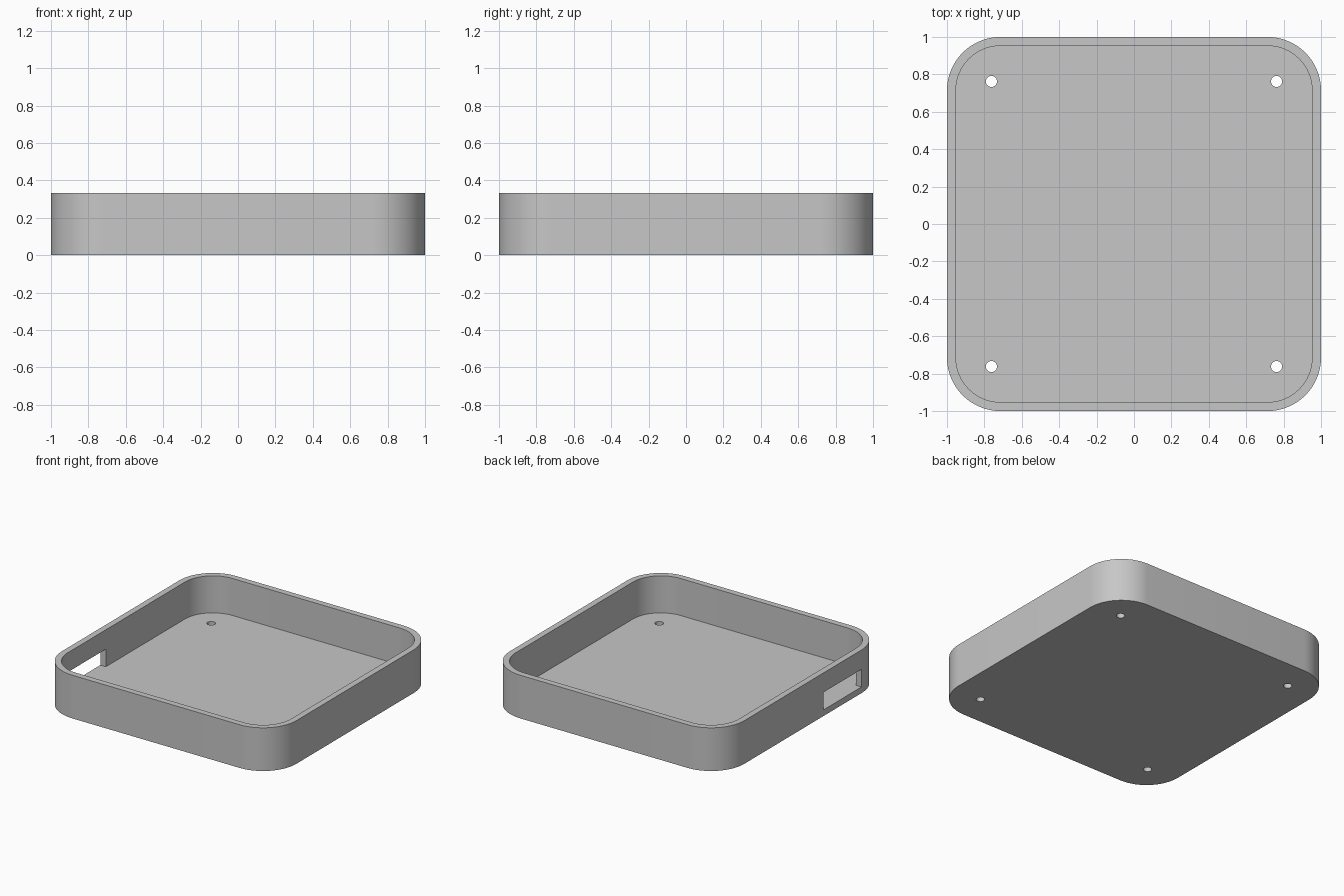
import bpy
import bmesh
from math import cos, sin, pi, radians

if "Cube" in bpy.data.objects:
    bpy.data.objects.remove(bpy.data.objects["Cube"], do_unlink=True)

HEIGHT = 0.333
WALL = 0.0476
CORNER = 0.286
HOLE_POS = 0.762
HOLE_RADIUS = 0.03

grey = bpy.data.materials.new("plain grey")
grey.use_nodes = True
colour = (0.57, 0.57, 0.57, 1)
grey.diffuse_color = colour
grey.node_tree.nodes["Principled BSDF"].inputs["Base Color"].default_value = colour


def prism(name, outline, bottom, top):
    """Extrude a flat outline between two heights."""
    bm = bmesh.new()
    face = bm.faces.new([bm.verts.new((x, y, bottom)) for x, y in outline])
    sides = bmesh.ops.extrude_face_region(bm, geom=[face])["geom"]
    for v in sides:
        if isinstance(v, bmesh.types.BMVert):
            v.co.z = top
    bmesh.ops.recalc_face_normals(bm, faces=bm.faces)
    mesh = bpy.data.meshes.new(name)
    bm.to_mesh(mesh)
    bm.free()
    mesh.materials.append(grey)
    obj = bpy.data.objects.new(name, mesh)
    bpy.context.collection.objects.link(obj)
    return obj


def rounded_square(half, radius, steps=16):
    points = []
    for quarter, (sx, sy) in enumerate([(1, 1), (-1, 1), (-1, -1), (1, -1)]):
        for i in range(steps + 1):
            a = (quarter + i / steps) * pi / 2
            points.append((sx * (half - radius) + radius * cos(a),
                           sy * (half - radius) + radius * sin(a)))
    return points


def circle(cx, cy, radius, sides=16):
    return [(cx + radius * cos(2 * pi * i / sides),
             cy + radius * sin(2 * pi * i / sides)) for i in range(sides)]


def cut(target, cutter):
    mod = target.modifiers.new("cut", 'BOOLEAN')
    mod.operation = 'DIFFERENCE'
    mod.solver = 'EXACT'
    mod.object = cutter
    bpy.context.view_layer.objects.active = target
    bpy.ops.object.modifier_apply(modifier=mod.name)
    bpy.data.objects.remove(cutter, do_unlink=True)


# Open tray body with rounded corners
tray = prism("tray", rounded_square(1, CORNER), 0, HEIGHT)
cut(tray, prism("cavity_cutter", rounded_square(1 - WALL, CORNER - WALL),
                WALL, HEIGHT + 0.1))

# Four screw holes through the floor
for sx in (-1, 1):
    for sy in (-1, 1):
        hole = circle(sx * HOLE_POS, sy * HOLE_POS, HOLE_RADIUS)
        cut(tray, prism("hole_cutter", hole, -0.1, 0.15))

# Port opening in one side wall, level with the floor
port = [(-1.1, -0.71), (-0.9, -0.71), (-0.9, -0.25), (-1.1, -0.25)]
cut(tray, prism("port_cutter", port, WALL, 0.183))

# Smooth corners, sharp rims
bpy.ops.object.select_all(action='DESELECT')
tray.select_set(True)
bpy.context.view_layer.objects.active = tray
bpy.ops.object.shade_smooth_by_angle(angle=radians(30))
